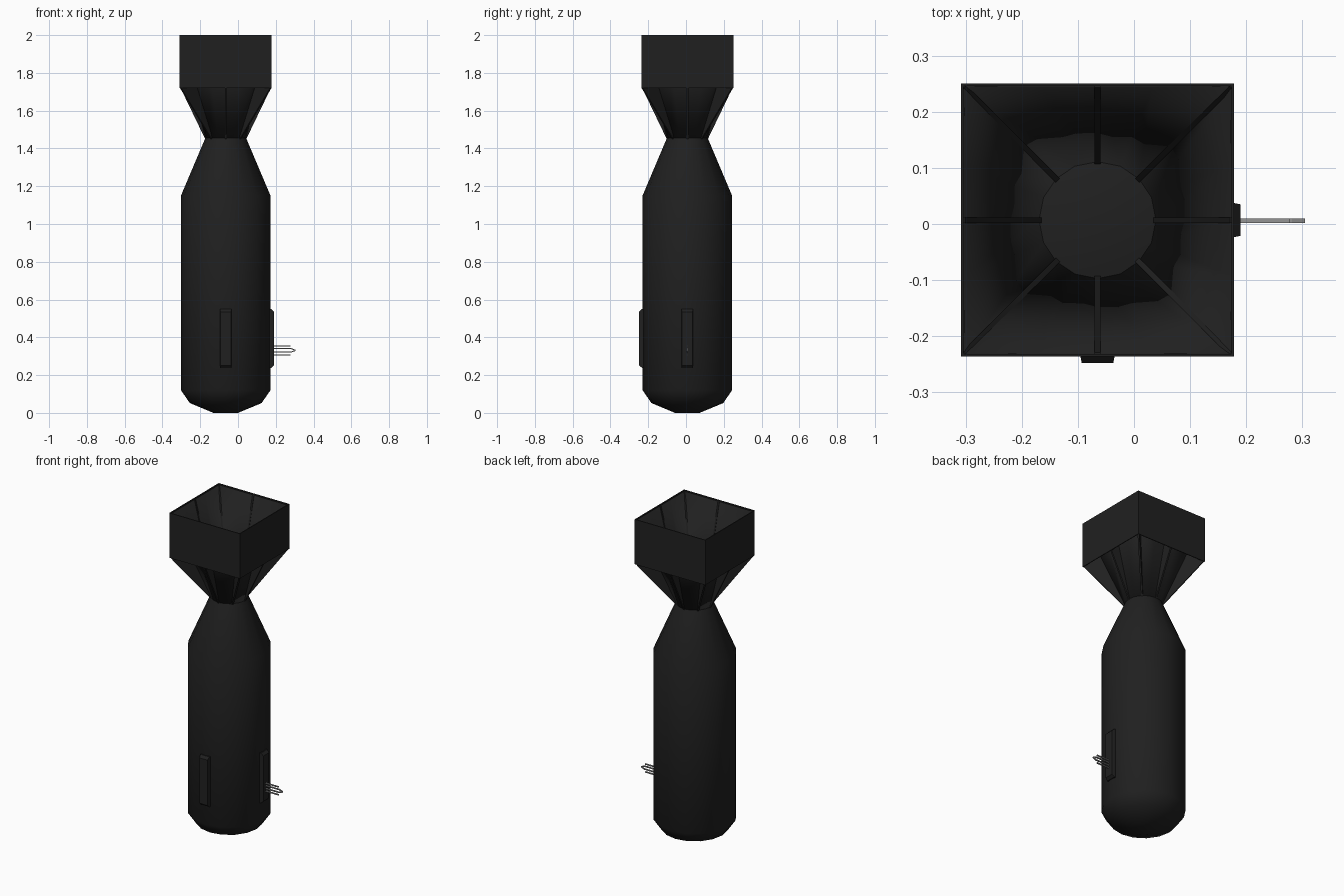
import bpy, bmesh, math
from mathutils import Matrix, Vector

if "Cube" in bpy.data.objects:
    bpy.data.objects.remove(bpy.data.objects["Cube"])

CX, CY = -0.065, 0.007
SIDES = 16


def material(name, v):
    m = bpy.data.materials.new(name)
    m.diffuse_color = (v, v, v, 1)
    m.use_nodes = True
    m.node_tree.nodes["Principled BSDF"].inputs["Base Color"].default_value = m.diffuse_color
    return m


black = material("matte_black", 0.0145)
grey = material("pin_grey", 0.3)


def finish(name, bm, mat, smooth=True):
    bmesh.ops.recalc_face_normals(bm, faces=bm.faces)
    me = bpy.data.meshes.new(name)
    bm.to_mesh(me)
    bm.free()
    ob = bpy.data.objects.new(name, me)
    bpy.context.collection.objects.link(ob)
    me.materials.append(mat)
    if smooth:
        bpy.ops.object.select_all(action='DESELECT')
        ob.select_set(True)
        bpy.context.view_layer.objects.active = ob
        bpy.ops.object.shade_smooth_by_angle(angle=math.radians(40))
    return ob


def loft(bm, rings):
    """Skin a list of equally long vertex rings."""
    for a, b in zip(rings, rings[1:]):
        n = len(a)
        for i in range(n):
            bm.faces.new((a[i], a[(i + 1) % n], b[(i + 1) % n], b[i]))


def circle(bm, r, z, n):
    return [bm.verts.new((CX + r * math.cos(math.tau * i / n),
                          CY + r * math.sin(math.tau * i / n), z)) for i in range(n)]


def square(bm, h, z, n):
    ring = []
    for i in range(n):
        c, s = math.cos(math.tau * i / n), math.sin(math.tau * i / n)
        d = h / max(abs(c), abs(s))
        ring.append(bm.verts.new((CX + d * c, CY + d * s, z)))
    return ring


# body: lathed shell with blunt nose and tapered tail
bm = bmesh.new()
profile = [(0.065, 0), (0.19, 0.052), (0.237, 0.12), (0.237, 1.15), (0.108, 1.455)]
rings = [circle(bm, r, z, SIDES) for r, z in profile]
loft(bm, rings)
bm.faces.new(rings[0])
tip = bm.verts.new((CX, CY, 1.48))
for i in range(SIDES):
    bm.faces.new((rings[-1][i], rings[-1][(i + 1) % SIDES], tip))
finish("body", bm, black)

# tail funnel: round neck opening out to the shroud's top rim
bm = bmesh.new()
loft(bm, [circle(bm, 0.106, 1.455, SIDES), square(bm, 0.239, 1.992, SIDES)])
funnel = finish("tail_funnel", bm, black)
mod = funnel.modifiers.new("thickness", 'SOLIDIFY')
mod.thickness = 0.004
mod.offset = 0

# square shroud: thin-walled open box
bm = bmesh.new()
H, T = 0.2435, 0.005
loops = [square(bm, h, z, 8) for h, z in
         [(H, 1.72), (H, 2.0), (H - T, 2.0), (H - T, 1.72), (H, 1.72)]]
loft(bm, loops)
bmesh.ops.remove_doubles(bm, verts=bm.verts, dist=1e-5)
finish("tail_shroud", bm, black)

# eight tail fins: standing out under the funnel, with a slim rib inside it
for i in range(8):
    a = math.pi / 4 * i
    reach = 0.24 * (math.sqrt(2) if i % 2 else 1)
    bm = bmesh.new()
    outline = [(0.100, 1.46), (0.109, 1.45), (reach, 1.722), (reach, 1.996), (reach - 0.004, 1.996)]
    sides = []
    for w in (-0.005, 0.005):
        sides.append([bm.verts.new((r, w, z)) for r, z in outline])
    loft(bm, sides)
    for s in sides:
        bm.faces.new(s)
    bm.transform(Matrix.Translation((CX, CY, 0)) @ Matrix.Rotation(a, 4, 'Z'))
    finish("tail_fin", bm, black, False)

# chamfered socket blocks on the front and right side
for name, a in (("front_socket", -math.pi / 2), ("right_socket", 0)):
    bm = bmesh.new()
    rings = []
    for r, w, z0, z1 in ((0.215, 0.031, 0.238, 0.55), (0.24, 0.031, 0.238, 0.55),
                         (0.255, 0.028, 0.252, 0.535)):
        rings.append([bm.verts.new((r, y, z)) for y, z in
                      ((-w, z0), (w, z0), (w, z1), (-w, z1))])
    loft(bm, rings)
    bm.faces.new(rings[0])
    bm.faces.new(rings[-1])
    bm.transform(Matrix.Translation((CX, CY, 0)) @ Matrix.Rotation(a, 4, 'Z'))
    finish(name, bm, black, False)

# contact pins: outer pair straight, inner pair meeting at a tip
paths = [[(0.18, 0.355), (0.277, 0.355)],
         [(0.18, 0.340), (0.282, 0.340), (0.305, 0.331)],
         [(0.18, 0.322), (0.282, 0.322), (0.305, 0.331)],
         [(0.18, 0.306), (0.277, 0.306)]]
for path in paths:
    bm = bmesh.new()
    rings = [[bm.verts.new((x, 0.006 + dy, z + dz)) for dy, dz in
              ((-0.004, -0.003), (0.004, -0.003), (0.004, 0.003), (-0.004, 0.003))]
             for x, z in path]
    loft(bm, rings)
    bm.faces.new(rings[0])
    bm.faces.new(rings[-1])
    finish("contact_pin", bm, grey, False)
